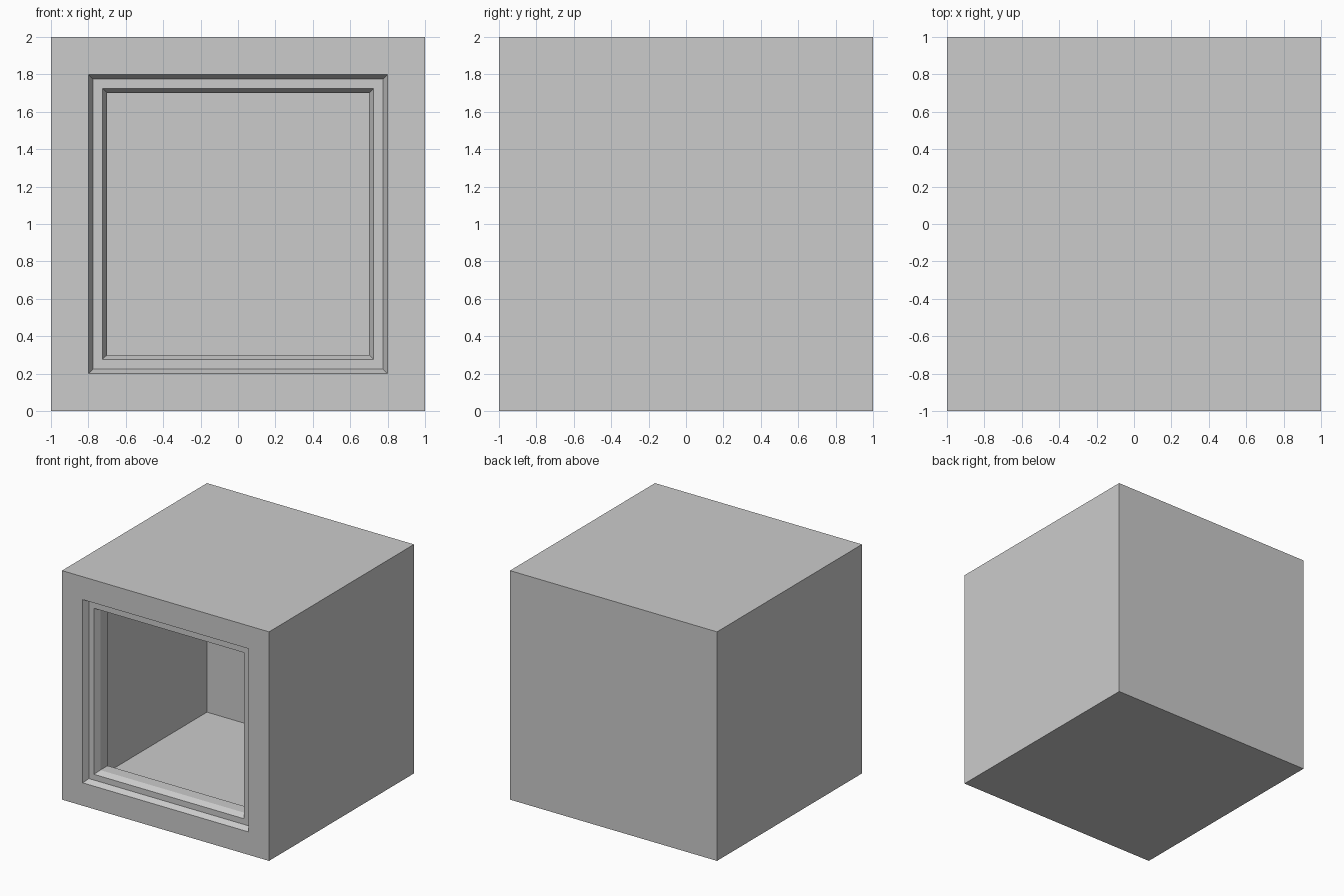
import bpy, bmesh
from mathutils import Matrix

if "Cube" in bpy.data.objects:
    bpy.data.objects.remove(bpy.data.objects["Cube"])

# Thin-walled open box, 2 units a side, standing on z = 0
bm = bmesh.new()
bmesh.ops.create_cube(bm, size=2, matrix=Matrix.Translation((0, 0, 1)))
front = min(bm.faces, key=lambda f: f.calc_center_median().y)

# Stepped window frame: (half-width of square, y) going inward from the front wall
frame_profile = [(0.8, -1.0), (0.775, -0.95), (0.725, -0.95), (0.7, -0.9), (0.7, -0.8)]
for half, y in frame_profile:
    bmesh.ops.inset_individual(bm, faces=[front], thickness=0.0, depth=0.0)
    for v in front.verts:
        v.co.x = half if v.co.x > 0 else -half
        v.co.z = 1 + (half if v.co.z > 1 else -half)
        v.co.y = y

# Open the window
bmesh.ops.delete(bm, geom=[front], context='FACES_ONLY')
bm.normal_update()

mesh = bpy.data.meshes.new("open_box")
bm.to_mesh(mesh)
bm.free()
box = bpy.data.objects.new("open_box", mesh)
bpy.context.collection.objects.link(box)
